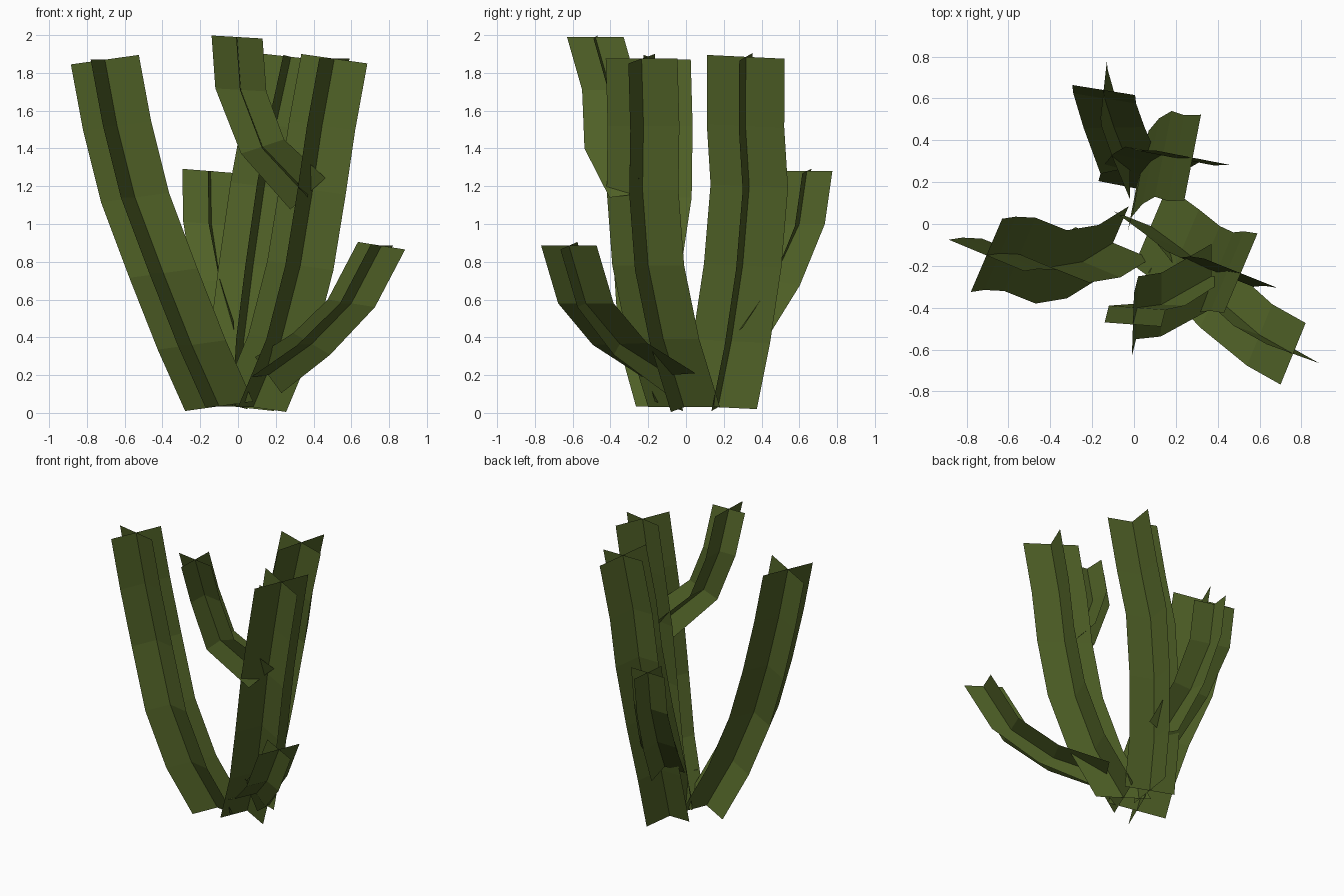
import bpy, bmesh
from mathutils import Vector

if "Cube" in bpy.data.objects:
    bpy.data.objects.remove(bpy.data.objects["Cube"])

# single flat plant colour
green = bpy.data.materials.new("olive_green")
green.diffuse_color = (0.08, 0.12, 0.02, 1)
green.use_nodes = True
green.node_tree.nodes["Principled BSDF"].inputs["Base Color"].default_value = green.diffuse_color


def crossed_stem(name, path, blade_a, blade_b, base_a=None, base_b=None):
    """Sweep a cross of two thin blades along a path; the cross may tilt near the base."""
    a1, b1 = Vector(blade_a), Vector(blade_b)
    a0, b0 = Vector(base_a or blade_a), Vector(base_b or blade_b)
    bm = bmesh.new()
    rows = []
    for i, p in enumerate(path):
        t = min(1.0, 1.5 * i / (len(path) - 1))
        a, b, c = a0.lerp(a1, t), b0.lerp(b1, t), Vector(p)
        rows.append([bm.verts.new(q) for q in (c, c + a, c - a, c + b, c - b)])
    for low, high in zip(rows, rows[1:]):
        for k in (1, 3):
            bm.faces.new((low[0], low[k], high[k], high[0]))
            bm.faces.new((low[k + 1], low[0], high[0], high[k + 1]))
    mesh = bpy.data.meshes.new(name)
    bm.to_mesh(mesh)
    bm.free()
    mesh.materials.append(green)
    obj = bpy.data.objects.new(name, mesh)
    bpy.context.collection.objects.link(obj)
    return obj


# three tall main stems
crossed_stem("left_stem",
             [(-.10, -.09, .035), (-.245, -.18, .36), (-.395, -.205, .74),
              (-.545, -.145, 1.14), (-.64, -.14, 1.52), (-.705, -.15, 1.87)],
             (.18, -.075, .025), (-.075, -.175, 0))
crossed_stem("right_stem",
             [(.08, -.01, .03), (.23, -.12, .39), (.33, -.20, .78),
              (.395, -.23, 1.18), (.445, -.225, 1.52), (.51, -.235, 1.875)],
             (.175, -.07, -.025), (-.08, -.19, 0))
crossed_stem("back_stem",
             [(.01, .17, .03), (.03, .24, .38), (.08, .30, .78),
              (.14, .335, 1.2), (.20, .315, 1.52), (.28, .317, 1.885)],
             (.18, -.035, -.02), (-.04, -.205, .01))

# three short side arms, tilted where they leave the stems
crossed_stem("low_front_arm",
             [(.16, -.09, .20), (.39, -.35, .365), (.60, -.53, .58), (.76, -.62, .885)],
             (.125, -.045, -.02), (-.06, -.147, 0),
             (.07, -.02, -.095), (-.09, -.14, -.01))
crossed_stem("high_front_arm",
             [(.37, -.25, 1.16), (.13, -.385, 1.41), (.015, -.40, 1.71), (-.005, -.48, 1.99)],
             (.135, -.01, -.008), (-.005, -.15, 0),
             (.093, 0, .083), (0, -.155, -.02))
crossed_stem("back_arm",
             [(-.02, .27, .43), (-.095, .46, .70), (-.14, .60, 1.0), (-.145, .64, 1.28)],
             (.15, -.024, -.012), (-.015, -.135, 0),
             (.14, .03, .02), (0, -.15, .05))
